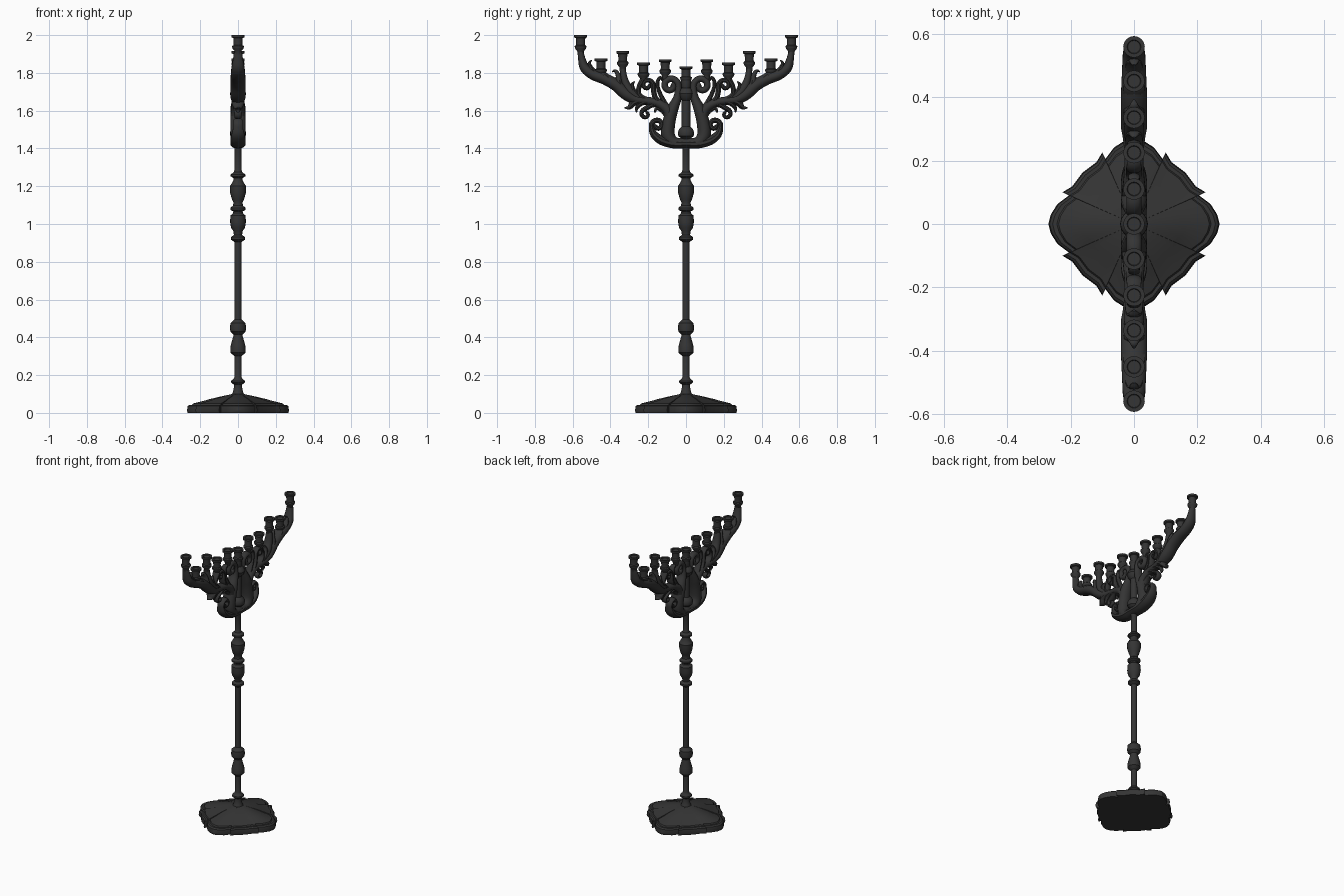
import bpy, bmesh, math
from mathutils import Vector

iron = bpy.data.materials.new("dark_iron")
iron.diffuse_color = (0.035, 0.035, 0.035, 1)


def loft(name, rings, angle=40):
    """Skin a list of closed rings, cap both ends, shade smooth by angle."""
    bm = bmesh.new()
    rows = [[bm.verts.new(p) for p in ring] for ring in rings]
    n = len(rows[0])
    for a, b in zip(rows, rows[1:]):
        for i in range(n):
            j = (i + 1) % n
            bm.faces.new((a[i], a[j], b[j], b[i]))
    bm.faces.new(rows[0])
    bm.faces.new(rows[-1])
    bmesh.ops.recalc_face_normals(bm, faces=bm.faces)
    me = bpy.data.meshes.new(name)
    bm.to_mesh(me)
    bm.free()
    ob = bpy.data.objects.new(name, me)
    bpy.context.collection.objects.link(ob)
    me.materials.append(iron)
    bpy.ops.object.select_all(action='DESELECT')
    ob.select_set(True)
    bpy.context.view_layer.objects.active = ob
    bpy.ops.object.shade_smooth_by_angle(angle=math.radians(angle))
    return ob


def lathe(name, profile, y=0, z0=0, seg=16):
    rings = [[(r * math.cos(t), y + r * math.sin(t), z0 + z)
              for t in [2 * math.pi * i / seg for i in range(seg)]] for r, z in profile]
    return loft(name, rings, 35)


def spiral(cy, cz, r0, r1, a0, turn, w0, w1, n=12):
    """Scroll points (y, z, thickness) winding inward; angles in degrees."""
    pts = []
    for i in range(n + 1):
        t = i / n
        a = math.radians(a0 + turn * t)
        r = r0 + (r1 - r0) * t
        pts.append((cy + r * math.cos(a), cz + r * math.sin(a), w0 + (w1 - w0) * t))
    return pts


def scroll(name, pts, depth=1.4, seg=10, steps=4):
    """Tapered tube along a smooth path in the YZ plane, built on both sides."""
    P = [Vector(p) for p in pts]
    P = [2 * P[0] - P[1]] + P + [2 * P[-1] - P[-2]]
    path = []
    for k in range(1, len(P) - 2):
        a, b, c, d = P[k - 1:k + 3]
        for s in range(steps):
            t = s / steps
            path.append(0.5 * (2 * b + (c - a) * t + (2 * a - 5 * b + 4 * c - d) * t * t
                               + (3 * b - a - 3 * c + d) * t ** 3))
    path.append(P[-2])
    for sign, side in ((1, "right"), (-1, "left")):
        rings = []
        for k, p in enumerate(path):
            q = path[min(k + 1, len(path) - 1)] - path[max(k - 1, 0)]
            tan = Vector((q.x, q.y)).normalized()
            r = max(p.z, 0.002)
            dx = min(r * depth, 0.043)
            ring = []
            for i in range(seg):
                t = 2 * math.pi * i / seg
                u = r * math.cos(t)
                ring.append((dx * math.sin(t), sign * (p.x - tan.y * u), p.y + tan.x * u))
            rings.append(ring)
        loft(f"{name}_{side}", rings, 50)


# Base: square with lobed corners on the axes and pointed notches
eighth = [(.27, 0), (.262, .03), (.241, .063), (.205, .09), (.225, .10), (.195, .118), (.162, .162)]
quarter = eighth + [(y, x) for x, y in reversed(eighth[1:-1])]
outline = [Vector((x, y)) for x, y in quarter]
for _ in range(3):
    outline += [Vector((-p.y, p.x)) for p in outline[-len(quarter):]]
rings = []
for s, z, rnd in [(.985, 0, 0), (1, .012, 0), (.985, .036, 0), (.95, .043, 0), (.90, .043, 0),
                  (.88, .05, 0), (.62, .068, .1), (.58, .072, .2), (.3, .09, .6), (.12, .1, 1)]:
    rings.append([(*(p * s * (1 - rnd) + p.normalized() * .25 * s * rnd), z) for p in outline])
loft("base", rings, 25)

# Turned pole with its knops
lathe("pole", [
    (.034, .095), (.027, .11), (.021, .14), (.022, .15), (.036, .16), (.036, .17), (.022, .182),
    (.019, .19), (.019, .30), (.028, .308), (.040, .32), (.041, .335), (.038, .36), (.025, .405),
    (.024, .415), (.040, .43), (.043, .448), (.040, .475), (.026, .487), (.019, .495),
    (.019, .905), (.038, .918), (.038, .93), (.022, .942), (.024, .962), (.037, .98),
    (.042, 1.01), (.040, 1.045), (.026, 1.058), (.025, 1.066), (.040, 1.075), (.040, 1.085),
    (.026, 1.098), (.024, 1.115), (.032, 1.13), (.042, 1.165), (.043, 1.20), (.036, 1.21),
    (.023, 1.235), (.024, 1.244), (.039, 1.252), (.039, 1.262), (.022, 1.275), (.019, 1.285),
    (.019, 1.40), (.024, 1.41), (.024, 1.452), (.040, 1.465), (.044, 1.482), (.038, 1.50),
    (.023, 1.515), (.023, 1.655), (.036, 1.668), (.043, 1.69), (.036, 1.71), (.022, 1.72),
    (.026, 1.735), (.026, 1.76)])

# Candle cups
cup = [(.016, -.105), (.018, -.085), (.028, -.072), (.031, -.064), (.031, -.058), (.024, -.053),
       (.023, -.04), (.025, -.016), (.034, -.012), (.034, 0), (.022, 0), (.02, -.006)]
for y, top in [(0, 1.835), (.11, 1.872), (.225, 1.855), (.335, 1.915), (.45, 1.876), (.558, 2.0)]:
    for sy in {y, -y}:
        lathe("candle_cup", cup, sy, top)

# Main body rising into the large inner scroll
scroll("body_scroll", [(0, 1.43, .026), (.06, 1.43, .03), (.095, 1.47, .036), (.09, 1.54, .034),
                       (.07, 1.61, .03), (.045, 1.67, .022)]
       + spiral(.083, 1.732, .044, .012, 190, -430, .018, .016))
# Lower outward scroll
scroll("lower_scroll", [(0, 1.425, .024), (.07, 1.425, .024), (.13, 1.443, .024), (.17, 1.475, .02)]
       + spiral(.15, 1.522, .034, .008, -15, 400, .014, .012), 1.8)
# Long arm to the outermost cup
scroll("arm", [(.085, 1.54, .026), (.10, 1.605, .028), (.15, 1.64, .024), (.21, 1.652, .022),
               (.27, 1.66, .026), (.32, 1.69, .032), (.37, 1.735, .032), (.43, 1.768, .03),
               (.49, 1.79, .028), (.535, 1.825, .026), (.551, 1.87, .02), (.558, 1.91, .016)])
# Small scroll carrying the second cup
scroll("upper_scroll", [(.12, 1.63, .014), (.16, 1.665, .014), (.172, 1.71, .014)]
       + spiral(.205, 1.735, .032, .008, 180, -400, .013, .01), 1.9)
scroll("inner_tendril", [(.10, 1.62, .014), (.128, 1.67, .012), (.148, 1.72, .01),
                         (.15, 1.755, .01), (.135, 1.775, .009), (.122, 1.76, .006)], 1.8)
scroll("cup_stem", [(.20, 1.65, .016), (.245, 1.68, .014), (.25, 1.72, .013), (.228, 1.765, .015)], 1.7)
# Stem and hooked leaves beside the third cup
scroll("leaf_stem", [(.26, 1.67, .02), (.30, 1.71, .024), (.325, 1.76, .02), (.335, 1.82, .015)])
scroll("hook_leaf", [(.33, 1.70, .02), (.355, 1.745, .02), (.358, 1.785, .014), (.375, 1.812, .008),
                     (.39, 1.805, .003)], 1.7)
scroll("side_leaf", [(.24, 1.66, .014), (.275, 1.70, .014), (.285, 1.735, .01), (.272, 1.755, .003)], 2)
scroll("outer_leaf", [(.40, 1.76, .018), (.43, 1.785, .018), (.45, 1.80, .012)], 2)
scroll("tip_leaf", [(.47, 1.79, .014), (.50, 1.82, .014), (.512, 1.85, .009), (.50, 1.868, .003)], 2)
# Hanging leaves and curls under the arm
scroll("hanging_curl", [(.14, 1.635, .016), (.18, 1.63, .014), (.215, 1.61, .013)]
       + spiral(.213, 1.582, .025, .006, 50, -330, .012, .008, 9), 1.8)
scroll("hanging_leaf", [(.19, 1.65, .016), (.235, 1.64, .014), (.26, 1.615, .01), (.262, 1.59, .003)], 1.9)
scroll("pointed_leaf", [(.24, 1.655, .016), (.28, 1.64, .018), (.30, 1.617, .012), (.325, 1.615, .003)], 1.9)
scroll("inner_curl", [(.10, 1.57, .014), (.125, 1.60, .012), (.155, 1.612, .01), (.165, 1.59, .004)], 1.8)
